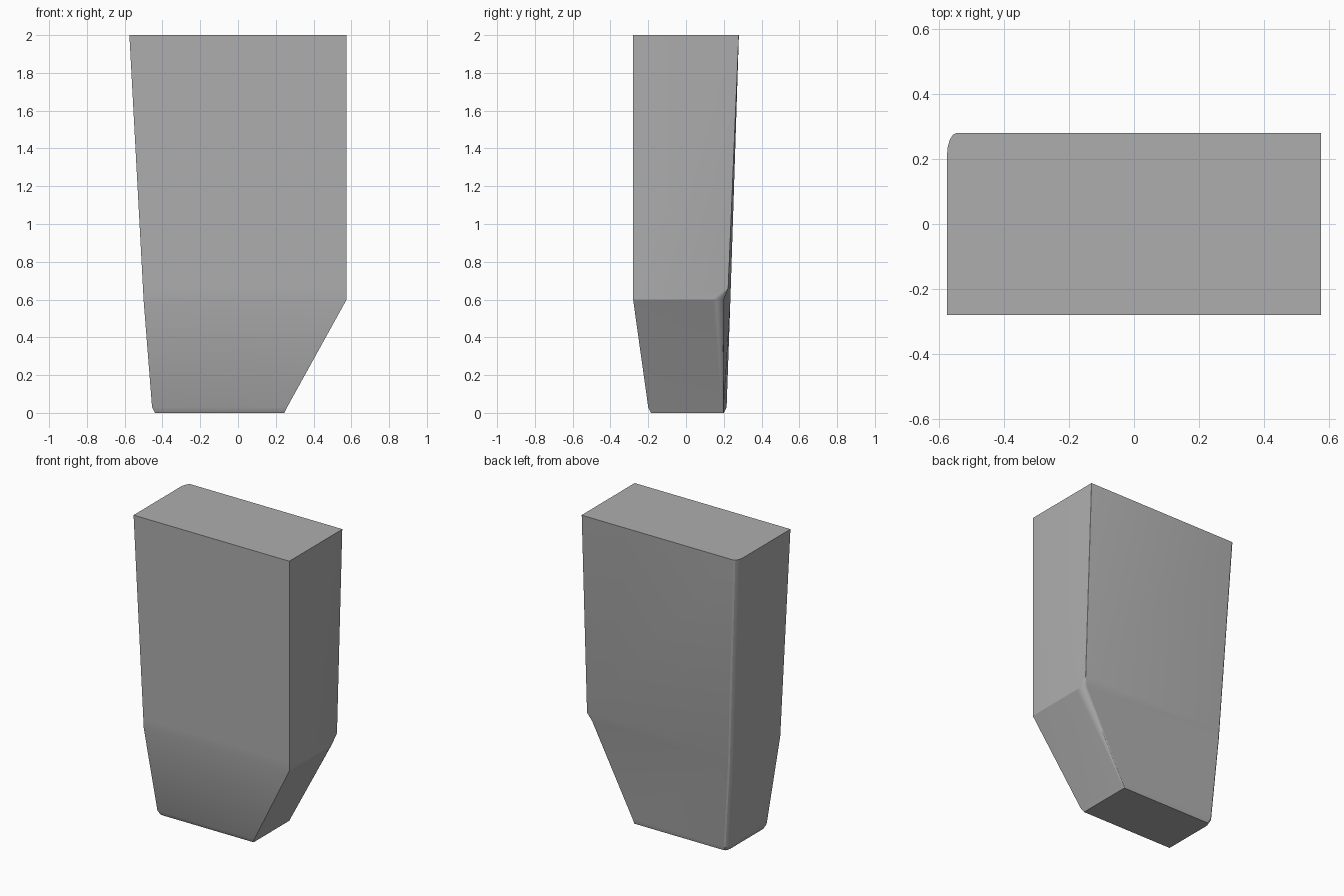
import bpy, bmesh, math

cube = bpy.data.objects.get("Cube")
if cube:
    bpy.data.objects.remove(cube, do_unlink=True)

grey = bpy.data.materials.new("stone grey")
grey.use_nodes = True
grey.diffuse_color = (0.42, 0.42, 0.42, 1)
grey.node_tree.nodes["Principled BSDF"].inputs["Base Color"].default_value = grey.diffuse_color

# Sections: height, x range, front y, back y at right and left, corner sizes
SECTIONS = [
    (0.00, -0.44, 0.245, -0.185, 0.20, 0.20, (0.005, 0.01), (0.02, 0.04)),
    (0.03, -0.455, 0.26, -0.20, 0.20, 0.215, (0.006, 0.012), (0.025, 0.05)),
    (0.60, -0.50, 0.575, -0.28, 0.20, 0.235, (0.03, 0.06), (0.025, 0.06)),
    (0.66, -0.503, 0.575, -0.28, 0.224, 0.237, (0.002, 0.003), (0.025, 0.06)),
    (2.00, -0.575, 0.575, -0.28, 0.28, 0.28, (0.002, 0.003), (0.03, 0.07)),
]
STEPS = 4


def section(z, x0, x1, front, back_r, back_l, cr, cl):
    """Rectangle with rounded back corners, counter-clockwise from above."""
    pts = [(x0, front, z), (x1, front, z)]
    angles = [math.pi / 2 * i / STEPS for i in range(STEPS + 1)]
    for a in angles:
        pts.append((x1 - cr[0] * (1 - math.cos(a)), back_r - cr[1] * (1 - math.sin(a)), z))
    for a in reversed(angles):
        pts.append((x0 + cl[0] * (1 - math.cos(a)), back_l - cl[1] * (1 - math.sin(a)), z))
    return pts


# Loft the tapered block through its sections and cap both ends
bm = bmesh.new()
rings = [[bm.verts.new(p) for p in section(*s)] for s in SECTIONS]
for low, high in zip(rings, rings[1:]):
    n = len(low)
    for i in range(n):
        j = (i + 1) % n
        bm.faces.new((low[i], low[j], high[j], high[i]))
bm.faces.new(rings[0][::-1])
bm.faces.new(rings[-1])
bmesh.ops.recalc_face_normals(bm, faces=bm.faces)

mesh = bpy.data.meshes.new("tapered_block")
bm.to_mesh(mesh)
bm.free()
mesh.materials.append(grey)
block = bpy.data.objects.new("tapered_block", mesh)
bpy.context.collection.objects.link(block)
bpy.context.view_layer.objects.active = block
block.select_set(True)
bpy.ops.object.shade_smooth_by_angle(angle=math.radians(20))
